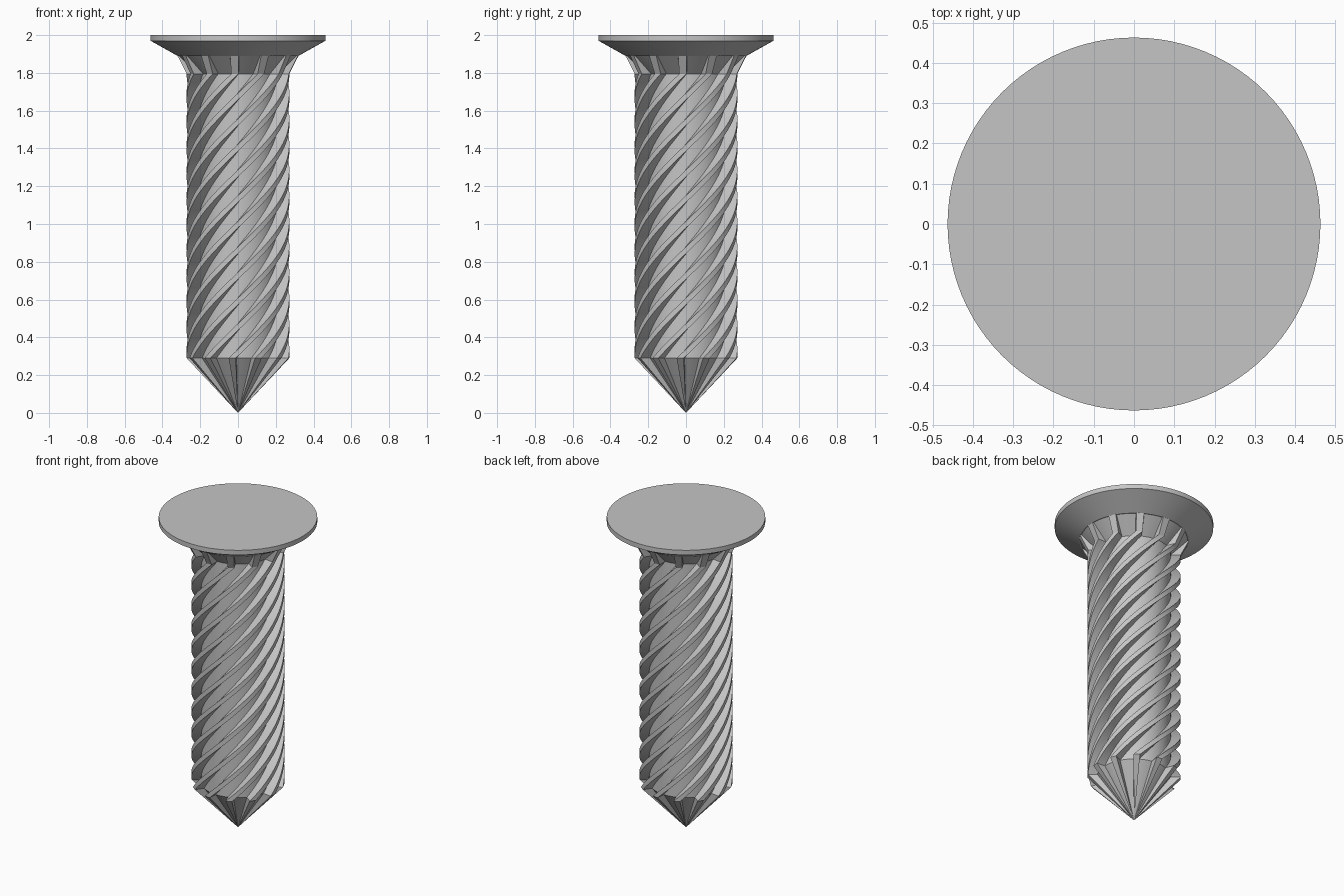
import bpy, bmesh
from math import radians, sin, cos, pi

if "Cube" in bpy.data.objects:
    bpy.data.objects.remove(bpy.data.objects["Cube"])

FINS = 12
STEPS = 110
TIP_Z, COLLAR_Z, HEAD_Z = 0.29, 1.795, 1.89
CORE, FIN, FLARE, HEAD = 0.215, 0.272, 0.32, 0.463
TWIST = radians(333)
TOP_ANGLE = radians(-93.5)

steel = bpy.data.materials.new("light grey steel")
steel.use_nodes = True
grey = (0.56, 0.56, 0.56, 1)
steel.diffuse_color = grey
steel.node_tree.nodes["Principled BSDF"].inputs["Base Color"].default_value = grey


def section(bm, z, core, fin, turn):
    """One finned cross-section: narrow raised fins around a round core."""
    pitch = 2 * pi / FINS
    root, crest = radians(4.5), radians(4)
    verts = []
    for i in range(FINS):
        a = turn + i * pitch
        outline = [(-root, core), (-crest, fin), (crest, fin), (root, core)]
        gap = pitch - 2 * root
        outline += [(root + gap * k / 4, core) for k in (1, 2, 3)]
        verts += [bm.verts.new((r * cos(a + d), r * sin(a + d), z)) for d, r in outline]
    return verts


def bridge(bm, low, high):
    n = len(low)
    for i in range(n):
        j = (i + 1) % n
        bm.faces.new((low[i], low[j], high[j], high[i]))


def finish(bm, name):
    bmesh.ops.recalc_face_normals(bm, faces=bm.faces)
    mesh = bpy.data.meshes.new(name)
    bm.to_mesh(mesh)
    bm.free()
    mesh.materials.append(steel)
    obj = bpy.data.objects.new(name, mesh)
    bpy.context.collection.objects.link(obj)
    bpy.ops.object.select_all(action="DESELECT")
    obj.select_set(True)
    bpy.context.view_layer.objects.active = obj
    bpy.ops.object.shade_smooth_by_angle(angle=radians(25))
    return obj


# Twisted shaft with a pointed finned tip and a flared finned collar
bm = bmesh.new()
rings = []
for s in range(STEPS + 1):
    t = s / STEPS
    z = TIP_Z + t * (COLLAR_Z - TIP_Z)
    rings.append(section(bm, z, CORE, FIN, TOP_ANGLE - TWIST * (1 - t)))
rings.append(section(bm, HEAD_Z, FLARE - 0.008, FLARE, TOP_ANGLE))
for low, high in zip(rings, rings[1:]):
    bridge(bm, low, high)
apex = bm.verts.new((0, 0, 0))
bottom = rings[0]
for i, v in enumerate(bottom):
    bm.faces.new((apex, bottom[(i + 1) % len(bottom)], v))
bm.faces.new(rings[-1])
finish(bm, "twisted_shaft")

# Flat countersunk head
bm = bmesh.new()
SIDES = 96
rings = []
for r, z in [(FLARE, HEAD_Z), (HEAD, 1.97), (HEAD, 2.0)]:
    rings.append([bm.verts.new((r * cos(2 * pi * i / SIDES), r * sin(2 * pi * i / SIDES), z))
                  for i in range(SIDES)])
for low, high in zip(rings, rings[1:]):
    bridge(bm, low, high)
bm.faces.new(rings[0])
bm.faces.new(rings[-1])
finish(bm, "head")
